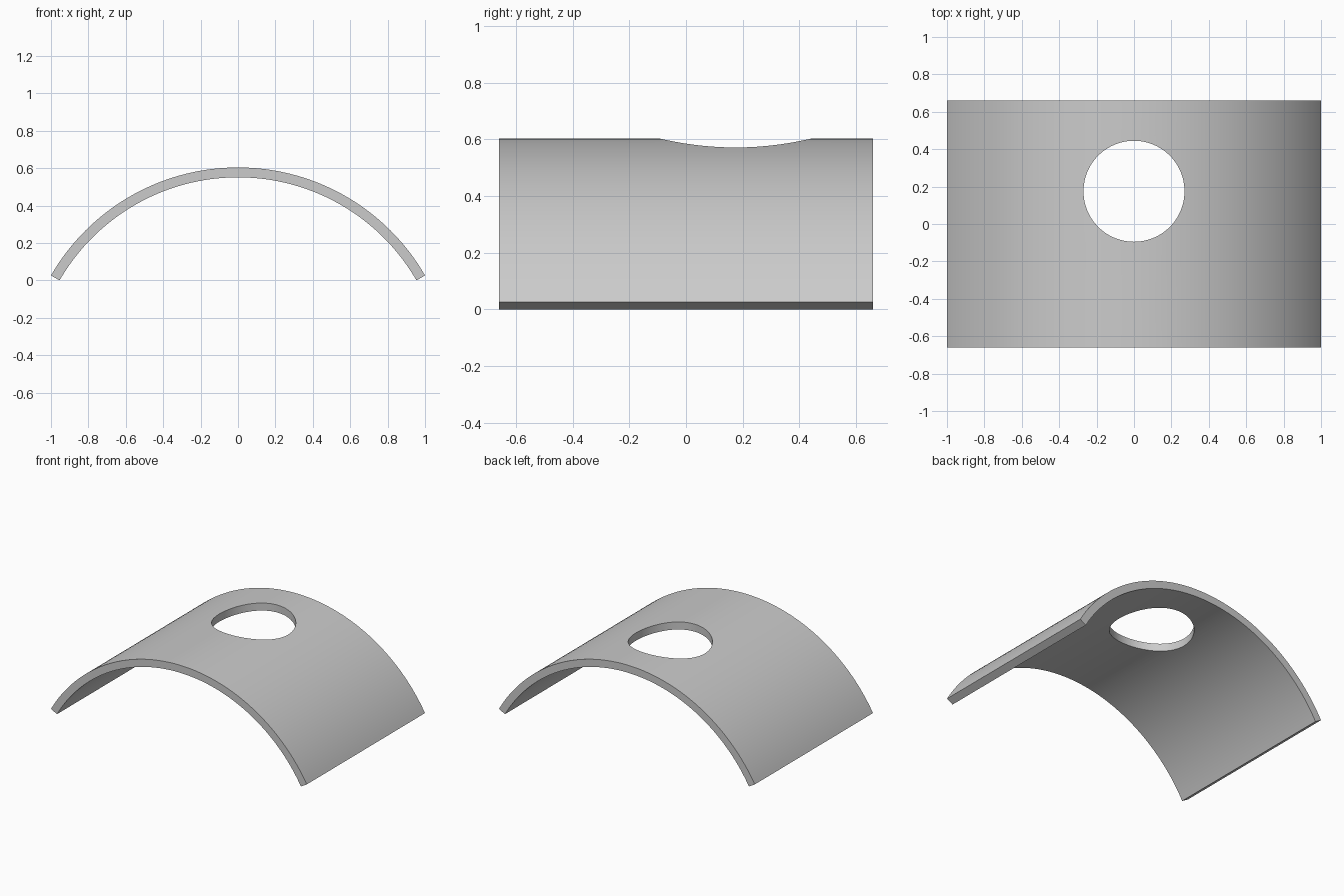
import bpy, bmesh, math

cube = bpy.data.objects.get("Cube")
if cube:
    bpy.data.objects.remove(cube, do_unlink=True)

HALF_ANGLE = math.radians(60)
OUTER = 1 / math.sin(HALF_ANGLE)
INNER = OUTER - 0.053
HALF_DEPTH = 0.66
SEGMENTS = 96
BASE = INNER * math.cos(HALF_ANGLE)

grey = bpy.data.materials.new("plain grey")
grey.use_nodes = True
colour = (0.6, 0.6, 0.6, 1)
grey.diffuse_color = colour
grey.node_tree.nodes["Principled BSDF"].inputs["Base Color"].default_value = colour


def arc(radius):
    angles = [HALF_ANGLE * (2 * i / SEGMENTS - 1) for i in range(SEGMENTS + 1)]
    return [(radius * math.sin(a), -HALF_DEPTH, radius * math.cos(a) - BASE) for a in angles]


# Curved plate: arc profile extruded along y
bm = bmesh.new()
profile = bm.faces.new([bm.verts.new(p) for p in arc(OUTER) + arc(INNER)[::-1]])
extruded = bmesh.ops.extrude_face_region(bm, geom=[profile])["geom"]
bmesh.ops.translate(bm, vec=(0, 2 * HALF_DEPTH, 0),
                    verts=[g for g in extruded if isinstance(g, bmesh.types.BMVert)])
bmesh.ops.recalc_face_normals(bm, faces=bm.faces)
mesh = bpy.data.meshes.new("curved_plate")
bm.to_mesh(mesh)
bm.free()
plate = bpy.data.objects.new("curved_plate", mesh)
bpy.context.collection.objects.link(plate)
mesh.materials.append(grey)

# Round hole through the crown, towards the back
bpy.ops.mesh.primitive_cylinder_add(vertices=96, radius=0.27, depth=1, location=(0, 0.175, 0.6))
cutter = bpy.context.object
cutter.name = "hole_cutter"
cutter.data.materials.append(grey)
hole = plate.modifiers.new("round hole", "BOOLEAN")
hole.operation = "DIFFERENCE"
hole.solver = "EXACT"
hole.object = cutter

# Apply the cut, then smooth the curved faces and keep the rims sharp
bpy.ops.object.select_all(action="DESELECT")
plate.select_set(True)
bpy.context.view_layer.objects.active = plate
bpy.ops.object.modifier_apply(modifier=hole.name)
bpy.data.objects.remove(cutter, do_unlink=True)
bpy.ops.object.shade_smooth_by_angle(angle=math.radians(30))
